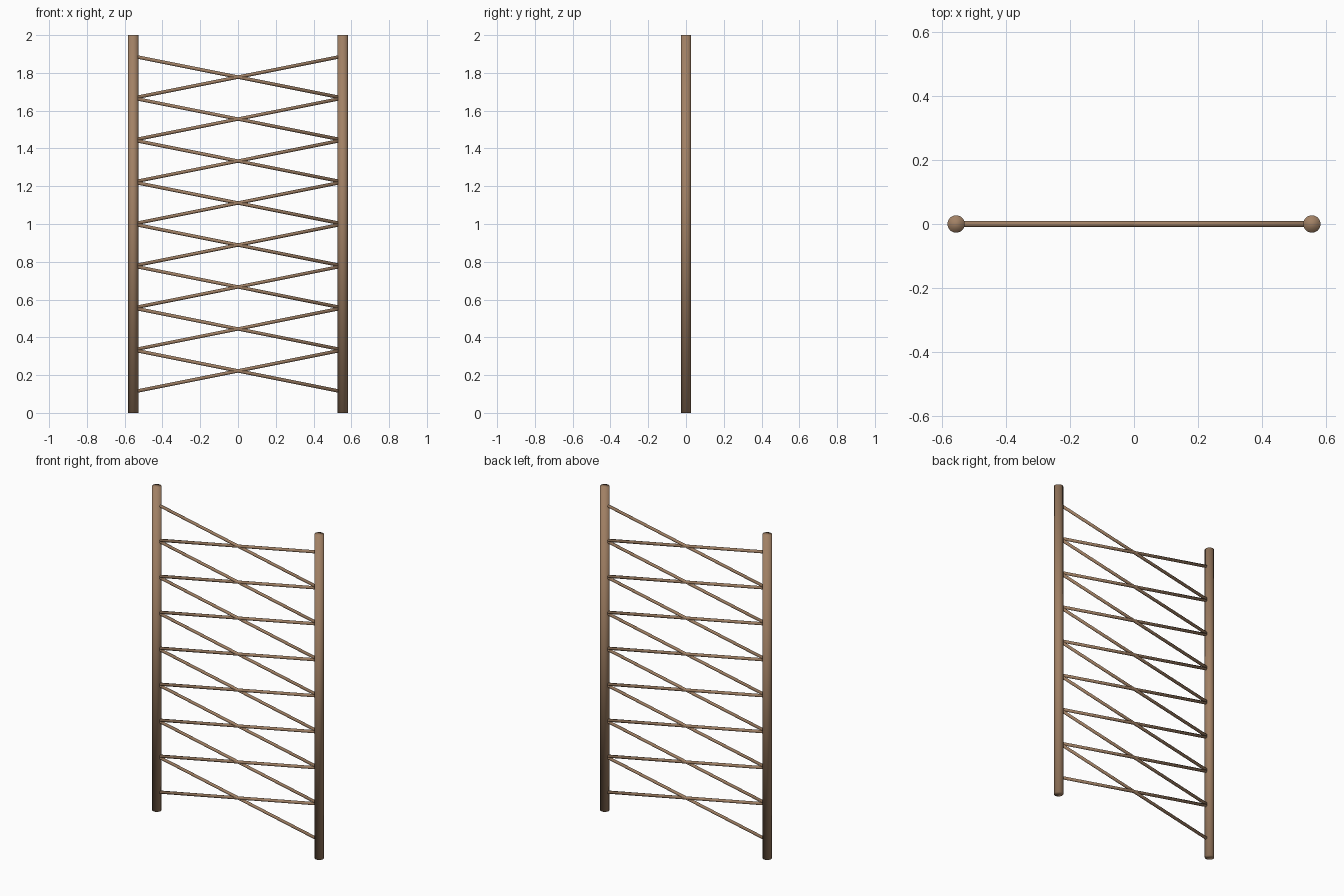
import bpy
from mathutils import Vector

cube = bpy.data.objects.get("Cube")
if cube:
    bpy.data.objects.remove(cube, do_unlink=True)

HEIGHT = 2.0
POST_X = 0.555
POST_RADIUS = 0.027
ROD_RADIUS = 0.009
CROSSES = 8
STEP = HEIGHT / (CROSSES + 1)

wood = bpy.data.materials.new("brown wood")
wood.use_nodes = True
colour = (0.36, 0.22, 0.13, 1)
wood.diffuse_color = colour
wood.node_tree.nodes["Principled BSDF"].inputs["Base Color"].default_value = colour


def pole(name, start, end, radius, sides):
    """Smooth shaded capped cylinder between two points."""
    start, end = Vector(start), Vector(end)
    axis = end - start
    bpy.ops.mesh.primitive_cylinder_add(
        vertices=sides, radius=radius, depth=axis.length, location=(start + end) / 2,
        rotation=axis.to_track_quat("Z", "Y").to_euler())
    obj = bpy.context.object
    obj.name = name
    obj.data.materials.append(wood)
    bpy.ops.object.shade_smooth()


# Upright posts
for side, x in (("left", POST_X), ("right", -POST_X)):
    pole(side + "_post", (x, 0, 0), (x, 0, HEIGHT), POST_RADIUS, 32)

# Crossed rods, each pair meeting the next at the posts
for i in range(CROSSES):
    middle = STEP * (i + 1)
    for label, rise in (("rising", STEP / 2), ("falling", -STEP / 2)):
        pole(f"{label}_rod_{i + 1}", (-POST_X, 0, middle - rise),
             (POST_X, 0, middle + rise), ROD_RADIUS, 16)
